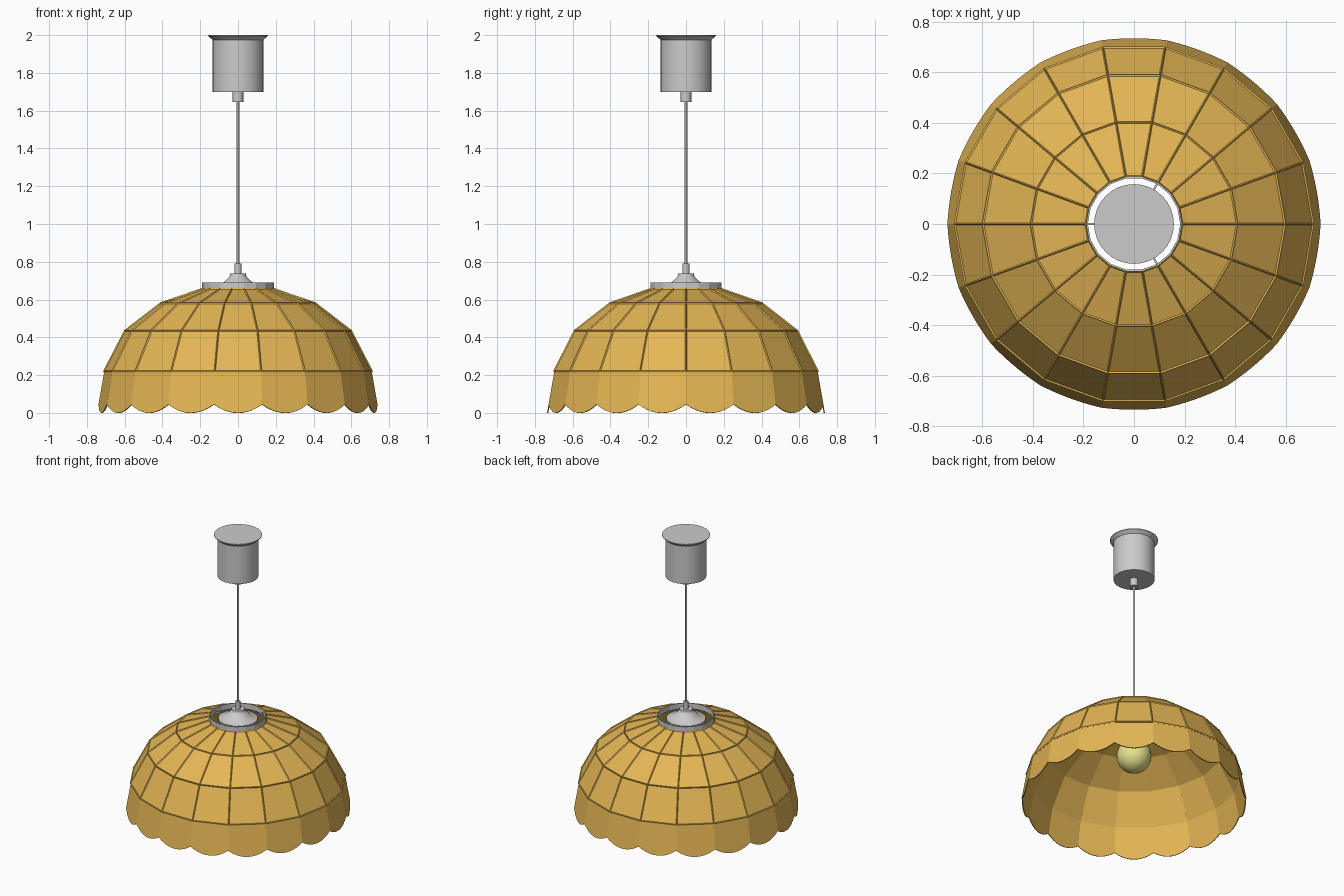
import bpy, bmesh
from math import sin, cos, pi, radians

if "Cube" in bpy.data.objects:
    bpy.data.objects.remove(bpy.data.objects["Cube"])

SIDES = 18
STEP = 2 * pi / SIDES


def material(name, color):
    m = bpy.data.materials.new(name)
    m.diffuse_color = color
    m.use_nodes = True
    m.node_tree.nodes["Principled BSDF"].inputs["Base Color"].default_value = m.diffuse_color
    return m


AMBER = material("amber_glass", (0.78, 0.47, 0.09, 1))
GLOW = material("bulb_glass", (0.80, 0.76, 0.28, 1))


def add_object(name, bm, mat=None):
    bmesh.ops.remove_doubles(bm, verts=bm.verts, dist=1e-5)
    bmesh.ops.recalc_face_normals(bm, faces=bm.faces)
    me = bpy.data.meshes.new(name)
    bm.to_mesh(me)
    bm.free()
    ob = bpy.data.objects.new(name, me)
    bpy.context.collection.objects.link(ob)
    if mat:
        me.materials.append(mat)
    return ob


def polar(r, a, z):
    return (r * cos(a), r * sin(a), z)


def lathe(name, profile, sides, mat=None, closed=False, smooth=True):
    """Revolve (radius, z) points; open profiles are capped at both ends."""
    bm = bmesh.new()
    rings = [[bm.verts.new(polar(r, i * 2 * pi / sides, z)) for i in range(sides)]
             for r, z in profile]
    pairs = list(zip(rings, rings[1:])) + ([(rings[-1], rings[0])] if closed else [])
    for a, b in pairs:
        for i in range(sides):
            j = (i + 1) % sides
            bm.faces.new((a[i], a[j], b[j], b[i]))
    if not closed:
        bm.faces.new(rings[0])
        bm.faces.new(rings[-1])
    ob = add_object(name, bm, mat)
    if smooth:
        bpy.ops.object.select_all(action='DESELECT')
        bpy.context.view_layer.objects.active = ob
        ob.select_set(True)
        bpy.ops.object.shade_smooth_by_angle(angle=radians(30))
    return ob


# Faceted dome panels and the scalloped skirt
DOME = [(0.708, 0.22), (0.597, 0.435), (0.408, 0.58), (0.19, 0.655)]


def dome_panels(bm):
    for i in range(SIDES):
        a, b = i * STEP, (i + 1) * STEP
        for (r0, z0), (r1, z1) in zip(DOME, DOME[1:]):
            bm.faces.new([bm.verts.new(polar(*p)) for p in
                          ((r0, a, z0), (r0, b, z0), (r1, b, z1), (r1, a, z1))])


def scalloped_skirt(bm):
    n = 10
    r0, z0 = DOME[0]
    for i in range(SIDES):
        a, b = i * STEP, (i + 1) * STEP
        pts = [polar(r0, b, z0), polar(r0, a, z0)]
        for k in range(n + 1):
            t = k / n
            z = 0.045 * (1 - 4 * t * (1 - t))
            r = r0 + (z0 - z) * 0.175
            pa, pb = polar(r, a, z), polar(r, b, z)
            pts.append([pa[c] * (1 - t) + pb[c] * t for c in range(3)])
        bm.faces.new([bm.verts.new(p) for p in pts])


bm = bmesh.new()
dome_panels(bm)
scalloped_skirt(bm)
shade = add_object("shade", bm, AMBER)
mod = shade.modifiers.new("thickness", 'SOLIDIFY')
mod.thickness = 0.006

# Seam strips between the dome panels
bm = bmesh.new()
dome_panels(bm)
seams = add_object("seam_strips", bm, AMBER)
mod = seams.modifiers.new("strips", 'WIREFRAME')
mod.thickness = 0.012
mod.use_boundary = True
mod.use_even_offset = False

# Open collar on top of the shade, with three thin spokes
lathe("collar", [(0.183, 0.65), (0.19, 0.65), (0.19, 0.69), (0.183, 0.69)],
      SIDES, closed=True, smooth=False)
for k in range(3):
    ang = pi / 3 + k * 2 * pi / 3
    bm = bmesh.new()
    bmesh.ops.create_cube(bm, size=1)
    bmesh.ops.scale(bm, vec=(0.08, 0.008, 0.012), verts=bm.verts)
    bmesh.ops.translate(bm, vec=(0.147, 0, 0.662), verts=bm.verts)
    spoke = add_object(f"spoke_{k + 1}", bm)
    spoke.rotation_euler.z = ang

# Bell-shaped fitting, socket and bulb
lathe("fitting", [(0.13, 0.655), (0.13, 0.668), (0.10, 0.675), (0.08, 0.69),
                  (0.06, 0.705), (0.045, 0.722), (0.042, 0.737), (0.018, 0.737),
                  (0.018, 0.79)], 32)
lathe("socket", [(0.05, 0.44), (0.055, 0.46), (0.055, 0.655)], 24)
bm = bmesh.new()
bmesh.ops.create_uvsphere(bm, u_segments=24, v_segments=16, radius=0.115)
bmesh.ops.translate(bm, vec=(0, 0, 0.36), verts=bm.verts)
bulb = add_object("bulb", bm, GLOW)
bulb.data.shade_smooth()

# Cord, cord grip and ceiling canopy
lathe("cord", [(0.008, 0.78), (0.008, 1.66)], 12)
lathe("cord_grip", [(0.028, 1.645), (0.028, 1.705)], 16)
lathe("ceiling_canopy", [(0.135, 1.70), (0.135, 1.975), (0.158, 1.995), (0.158, 2.0)], 32)
